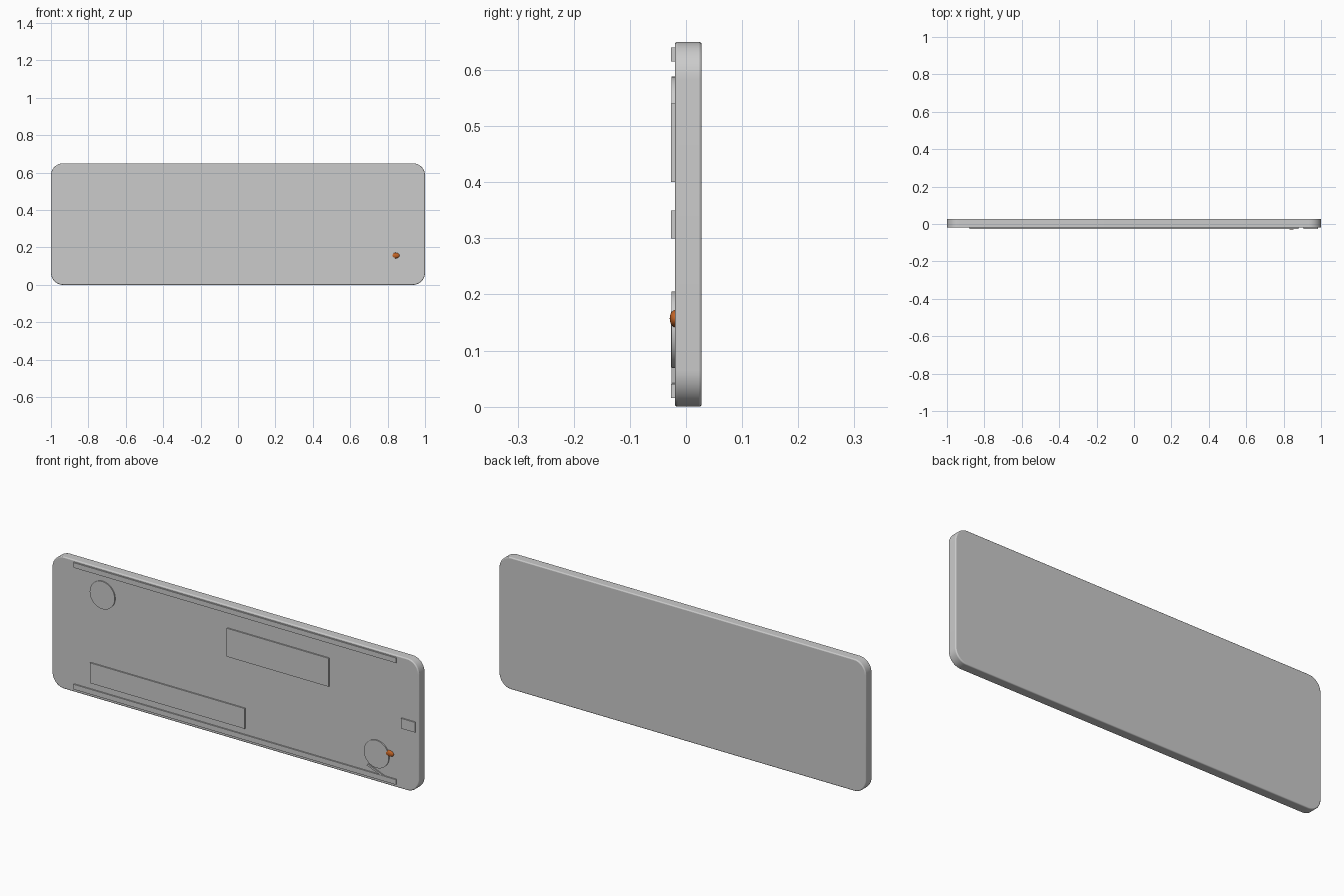
import bpy, bmesh, math
from mathutils import Matrix

if "Cube" in bpy.data.objects:
    bpy.data.objects.remove(bpy.data.objects["Cube"])

FRONT = -0.02     # front face of the slab
RELIEF = -0.0265  # front face of the raised details


def finish(name, bm, smooth=True):
    bmesh.ops.recalc_face_normals(bm, faces=bm.faces)
    me = bpy.data.meshes.new(name)
    bm.to_mesh(me)
    bm.free()
    ob = bpy.data.objects.new(name, me)
    bpy.context.collection.objects.link(ob)
    if smooth:
        bpy.ops.object.select_all(action='DESELECT')
        ob.select_set(True)
        bpy.context.view_layer.objects.active = ob
        bpy.ops.object.shade_smooth_by_angle(angle=math.radians(30))
    return ob


def extrude_profile(name, pts, y0, y1):
    """Extrude a profile in the xz plane from y0 to y1."""
    bm = bmesh.new()
    face = bm.faces.new([bm.verts.new((x, y0, z)) for x, z in pts])
    res = bmesh.ops.extrude_face_region(bm, geom=[face])
    verts = [v for v in res["geom"] if isinstance(v, bmesh.types.BMVert)]
    bmesh.ops.translate(bm, verts=verts, vec=(0, y1 - y0, 0))
    return finish(name, bm)


def panel(name, x0, x1, z0, z1):
    pts = [(x0, z0), (x1, z0), (x1, z1), (x0, z1)]
    return extrude_profile(name, pts, RELIEF, FRONT + 0.002)


def disc(name, x, z, r, n=64):
    pts = [(x + r * math.cos(2 * math.pi * i / n),
            z + r * math.sin(2 * math.pi * i / n)) for i in range(n)]
    return extrude_profile(name, pts, RELIEF + 0.001, FRONT + 0.002)


# Slab with rounded corners and softened rims
R, H = 0.065, 0.65
outline = []
for k, (cx, cz) in enumerate([(1 - R, H - R), (R - 1, H - R), (R - 1, R), (1 - R, R)]):
    for i in range(13):
        a = math.pi / 2 * (k + i / 12)
        outline.append((cx + R * math.cos(a), cz + R * math.sin(a)))
slab = extrude_profile("slab", outline, FRONT, 0.028)
bev = slab.modifiers.new("rim", 'BEVEL')
bev.width, bev.segments, bev.limit_method = 0.005, 3, 'ANGLE'
bev.angle_limit = math.radians(40)

# Raised border strips along top and bottom
panel("top_strip", -0.88, 0.88, 0.615, 0.64)
panel("bottom_strip", -0.88, 0.88, 0.015, 0.04)

# Raised rectangular panels
panel("lower_panel", -0.79, 0.055, 0.07, 0.17)
panel("upper_panel", -0.043, 0.513, 0.40, 0.54)
panel("side_tab", 0.907, 0.983, 0.30, 0.35)

# Round discs
disc("upper_disc", -0.723, 0.52, 0.068)
disc("lower_disc", 0.772, 0.137, 0.068)

# Small slanted bar beneath the lower disc
extrude_profile("slanted_bar", [(0.72, 0.068), (0.725, 0.076), (0.812, 0.042), (0.807, 0.034)],
                RELIEF + 0.001, FRONT + 0.002)

# Orange button
bm = bmesh.new()
bmesh.ops.create_uvsphere(bm, u_segments=32, v_segments=16, radius=1,
                          matrix=Matrix.Translation((0.842, -0.02, 0.157)) @ Matrix.Diagonal((0.022, 0.009, 0.015, 1)))
button = finish("orange_button", bm)
mat = bpy.data.materials.new("orange")
mat.diffuse_color = (0.55, 0.13, 0.02, 1)
mat.use_nodes = True
mat.node_tree.nodes["Principled BSDF"].inputs["Base Color"].default_value = mat.diffuse_color
button.data.materials.append(mat)
